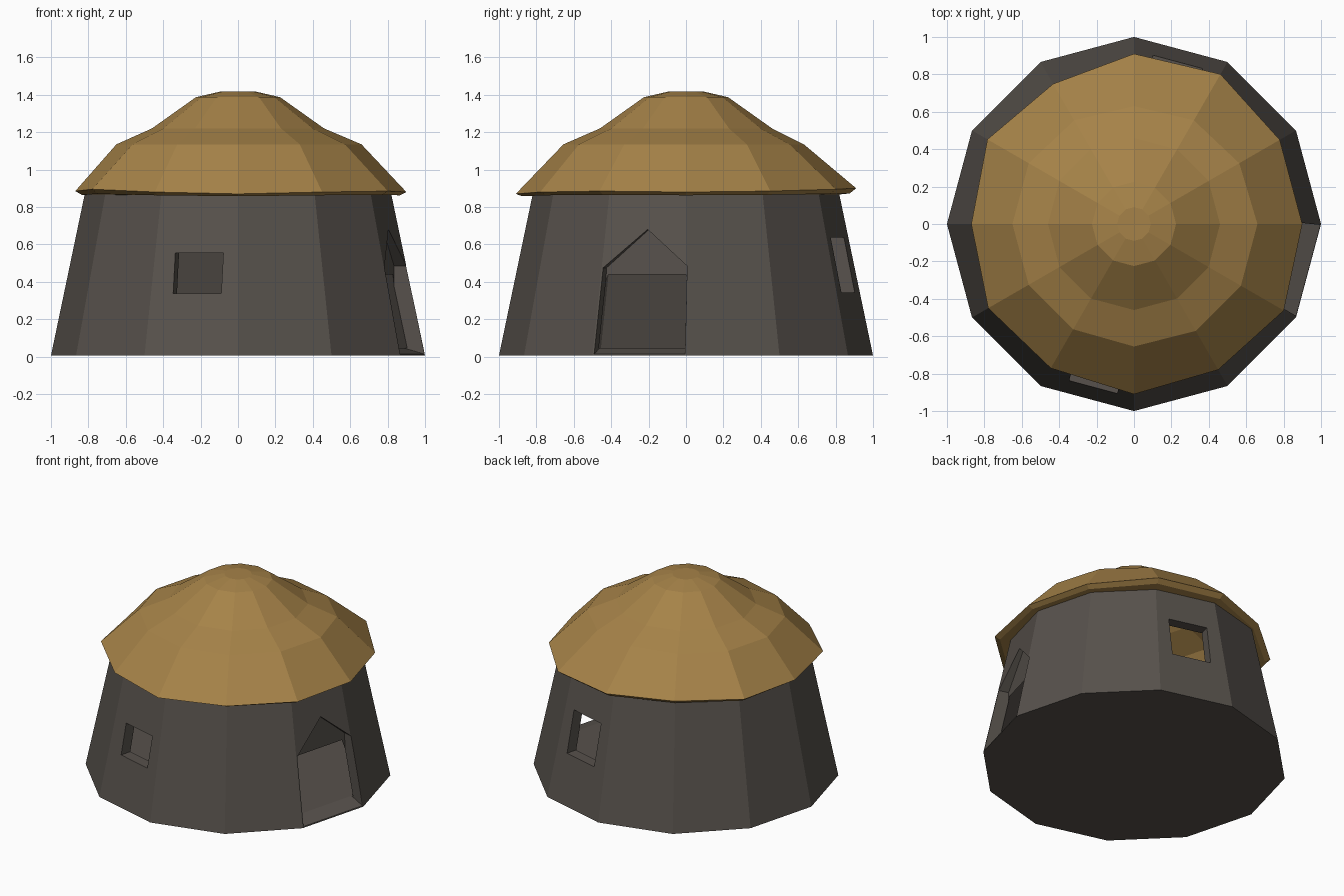
import bpy, bmesh
from math import sin, cos, radians

if "Cube" in bpy.data.objects:
    bpy.data.objects.remove(bpy.data.objects["Cube"])

N = 12


def material(name, color):
    m = bpy.data.materials.new(name)
    m.diffuse_color = (*color, 1)
    m.use_nodes = True
    m.node_tree.nodes["Principled BSDF"].inputs["Base Color"].default_value = m.diffuse_color
    return m


def finish(name, bm, mat=None):
    bmesh.ops.recalc_face_normals(bm, faces=bm.faces)
    me = bpy.data.meshes.new(name)
    bm.to_mesh(me)
    bm.free()
    ob = bpy.data.objects.new(name, me)
    bpy.context.collection.objects.link(ob)
    if mat:
        me.materials.append(mat)
    return ob


def ring(bm, r, z, dr=(0,) * N, dz=(0,) * N):
    return [bm.verts.new(((r + dr[i]) * cos(radians(30 * i)),
                          (r + dr[i]) * sin(radians(30 * i)), z + dz[i])) for i in range(N)]


def bridge(bm, rings):
    for a, b in zip(rings, rings[1:]):
        for i in range(N):
            j = (i + 1) % N
            bm.faces.new((a[i], a[j], b[j], b[i]))


def cutter(name, angle, inner, outer, u0=0.72, u1=1.1):
    """Prism through the wall; profiles are (sideways, height) points."""
    a = radians(angle)
    bm = bmesh.new()
    loops = [[bm.verts.new((u * cos(a) - t * sin(a), u * sin(a) + t * cos(a), z)) for t, z in prof]
             for u, prof in ((u0, inner), (u1, outer))]
    n = len(inner)
    for loop in loops:
        bm.faces.new(loop)
    for i in range(n):
        j = (i + 1) % n
        bm.faces.new((loops[0][i], loops[0][j], loops[1][j], loops[1][i]))
    return finish(name, bm)


stone = material("stone", (0.095, 0.083, 0.072))
thatch = material("thatch", (0.38, 0.225, 0.065))

# tapered hollow wall with a solid floor
bm = bmesh.new()
rings = [ring(bm, r, z) for r, z in
         ((1.0, 0.005), (0.815, 0.89), (0.735, 0.89), (0.91, 0.045))]
bridge(bm, rings)
bm.faces.new(rings[0])
bm.faces.new(rings[-1])
wall = finish("wall", bm, stone)


# openings: pointed door with ramped sill, front and back windows
def door(sill):
    return [(-0.25, sill), (0.253, sill), (0.238, 0.485), (0.01, 0.68), (-0.225, 0.475)]


def window(t0, t1, z0, z1):
    p = [(t0, z0), (t1, z0), (t1, z1), (t0, z1)]
    return p, p


cutters = [
    cutter("door_cutter", -15, door(0.06), door(-0.025), 0.8),
    cutter("front_window_cutter", -105, *window(-0.118, 0.148, 0.338, 0.555)),
    cutter("back_window_cutter", 75, *window(-0.14, 0.135, 0.342, 0.637)),
]
bpy.context.view_layer.objects.active = wall
for c in cutters:
    mod = wall.modifiers.new(c.name, 'BOOLEAN')
    mod.operation = 'DIFFERENCE'
    mod.solver = 'EXACT'
    mod.object = c
    bpy.ops.object.modifier_apply(modifier=mod.name)
    bpy.data.objects.remove(c)

# thatched roof with a slightly uneven eave
eave_dr = (.005, .005, .03, .015, -.03, .01, -.025, .005, -.005, .015, .005, .03)
eave_dz = (-.005, 0, .01, .015, .015, .01, .0, .01, -.005, -.015, -.005, 0)
mid_dr = (.01, 0, -.01, -.02, -.01, 0, 0, 0, 0, .005, .01, .01)
bm = bmesh.new()
rings = [ring(bm, 0.80, 0.865),
         ring(bm, 0.86, 0.865, eave_dr, [d / 2 for d in eave_dz]),
         ring(bm, 0.895, 0.885, eave_dr, eave_dz),
         ring(bm, 0.65, 1.135, mid_dr),
         ring(bm, 0.46, 1.22),
         ring(bm, 0.225, 1.387),
         ring(bm, 0.09, 1.418)]
bridge(bm, rings)
bm.faces.new(rings[-1])
finish("thatched_roof", bm, thatch)
